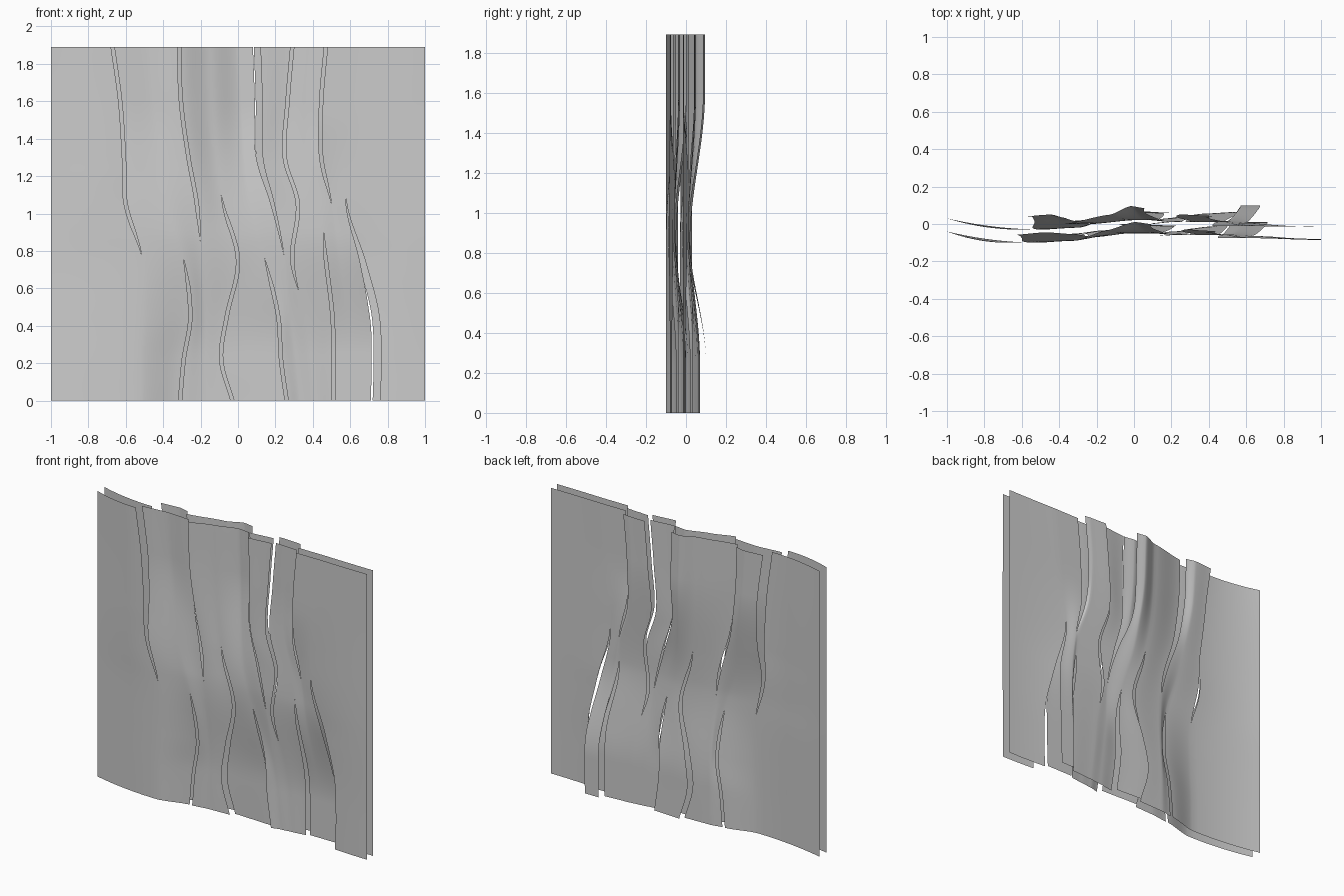
import bpy, bmesh

if "Cube" in bpy.data.objects:
    bpy.data.objects.remove(bpy.data.objects["Cube"])

H = 1.89
KNOTS = [0, .22, .45, .75, 1.05, 1.3, 1.6, H]

# Tear lines, left to right:
# (cut from top?, tip height, gap, back layer shift, extra back shift when open, x at each knot)
TEARS = [
    (True, .78, .018, .024, .045, [-.52, -.52, -.51, -.51, -.60, -.61, -.63, -.67]),
    (False, .76, .018, .02, 0, [-.31, -.29, -.255, -.29, -.38, -.42, -.46, -.48]),
    (True, .86, .018, -.02, -.05, [-.18, -.18, -.18, -.195, -.22, -.265, -.305, -.315]),
    (False, 1.10, .018, .022, 0, [-.03, -.09, -.06, 0, -.08, -.12, -.14, -.15]),
    (False, .76, .018, -.02, -.04, [.26, .23, .215, .145, .06, .03, .01, 0]),
    (True, .78, .04, -.02, -.015, [.33, .31, .28, .25, .185, .115, .11, .10]),
    (True, .59, .018, -.02, -.01, [.42, .39, .36, .29, .32, .25, .265, .29]),
    (False, .90, .018, .022, .03, [.51, .51, .505, .47, .44, .37, .35, .37]),
    (True, 1.05, .018, -.02, -.01, [.60, .60, .58, .54, .50, .445, .445, .47]),
    (False, 1.10, .05, -.025, -.015, [.735, .74, .73, .665, .58, .60, .63, .66]),
]
# Depth of each panel's left and right edge at top and bottom; depth of seams mid-way
TOP = [(.03, -.03), (.04, .05), (.05, .035), (0, .05), (.05, .095), (.095, .085),
       (0, .015), (.05, .045), (.045, .04), (-.01, -.01), (-.01, -.015)]
BOT = [(.03, -.03), (-.03, .02), (.02, .035), (.035, .04), (.07, .06), (.03, .045),
       (.045, .055), (.055, .065), (.1, .1), (.1, .1), (-.005, -.015)]
MID = [.03, -.03, -.02, 0, .02, .02, .01, .01, .01, .015, .005, -.015]
# Spacing between the two layers, per panel, at the top and bottom edges
SPACE_TOP = [.07, .1, .09, .085, .085, .085, .065, .08, .08, .065, .065]
SPACE_BOT = [.07, .07, .07, .07, .07, .07, .07, .07, .09, .09, .065]


def smooth(t):
    t = max(0.0, min(1.0, t))
    return t * t * (3 - 2 * t)


def path(xs, z):
    """Hermite curve through the knots."""
    n = len(KNOTS)
    i = 0
    while i < n - 2 and z > KNOTS[i + 1]:
        i += 1

    def slope(k):
        a, b = max(0, k - 1), min(n - 1, k + 1)
        return (xs[b] - xs[a]) / (KNOTS[b] - KNOTS[a])
    h = KNOTS[i + 1] - KNOTS[i]
    t = (z - KNOTS[i]) / h
    s = smooth(t)
    return (xs[i] * (1 - s) + xs[i + 1] * s + h * slope(i) * t * (1 - t) ** 2
            - h * slope(i + 1) * t * t * (1 - t))


def raw_depth(panel, side, z, front):
    ft, fb = smooth((z - .85) / .75), smooth((.9 - z) / .65)
    fm = 1 - ft - fb
    y = TOP[panel][side] * ft + BOT[panel][side] * fb + MID[panel + side] * fm
    if front:
        y -= SPACE_TOP[panel] * ft + SPACE_BOT[panel] * fb + .07 * fm
    return y


def edge(panel, side, z, front):
    """Position of one panel edge, closed to its neighbour beyond the tear tip."""
    k = panel + side
    own = raw_depth(panel, side, z, front)
    if k == 0 or k == len(TEARS) + 1:
        return (-1.0 if k == 0 else 1.0), own
    from_top, tip, gap, shift, extra, xs = TEARS[k - 1]
    d = z - tip if from_top else tip - z
    other = raw_depth(k - 1 if side == 0 else k, 1 - side, z, front)
    mid = (own + other) / 2
    # wide tears stay narrow until well past the tip
    opened = max(0, min(1, d / (.15 if gap < .02 else .6)))
    x = path(xs, z) + (gap / 2 * opened) * (1 if side == 0 else -1)
    if not front:
        x += shift + extra * smooth(d / .5)
    return x, mid + (own - mid) * smooth(d / .45)


def make_sheet(name, front, nz=100, nu=10):
    bm = bmesh.new()
    last = len(TEARS)
    for p in range(last + 1):
        rows = []
        for j in range(nz + 1):
            z = H * j / nz
            (x0, y0), (x1, y1) = edge(p, 0, z, front), edge(p, 1, z, front)
            row = []
            for i in range(nu + 1):
                u = i / nu
                s = 1 - (1 - u) ** 2 if p in (0, last) else (u + smooth(u)) / 2
                row.append(bm.verts.new((x0 + (x1 - x0) * u,
                                         y0 + (y1 - y0) * s, z)))
            rows.append(row)
        for a, b in zip(rows, rows[1:]):
            for i in range(nu):
                bm.faces.new((a[i], a[i + 1], b[i + 1], b[i]))
    # Weld panels wherever the tear is closed
    bmesh.ops.remove_doubles(bm, verts=bm.verts, dist=1e-5)
    for f in bm.faces:
        f.smooth = True
    me = bpy.data.meshes.new(name)
    bm.to_mesh(me)
    bm.free()
    ob = bpy.data.objects.new(name, me)
    bpy.context.collection.objects.link(ob)


# Two torn cloth layers
make_sheet("front_sheet", True)
make_sheet("back_sheet", False)
